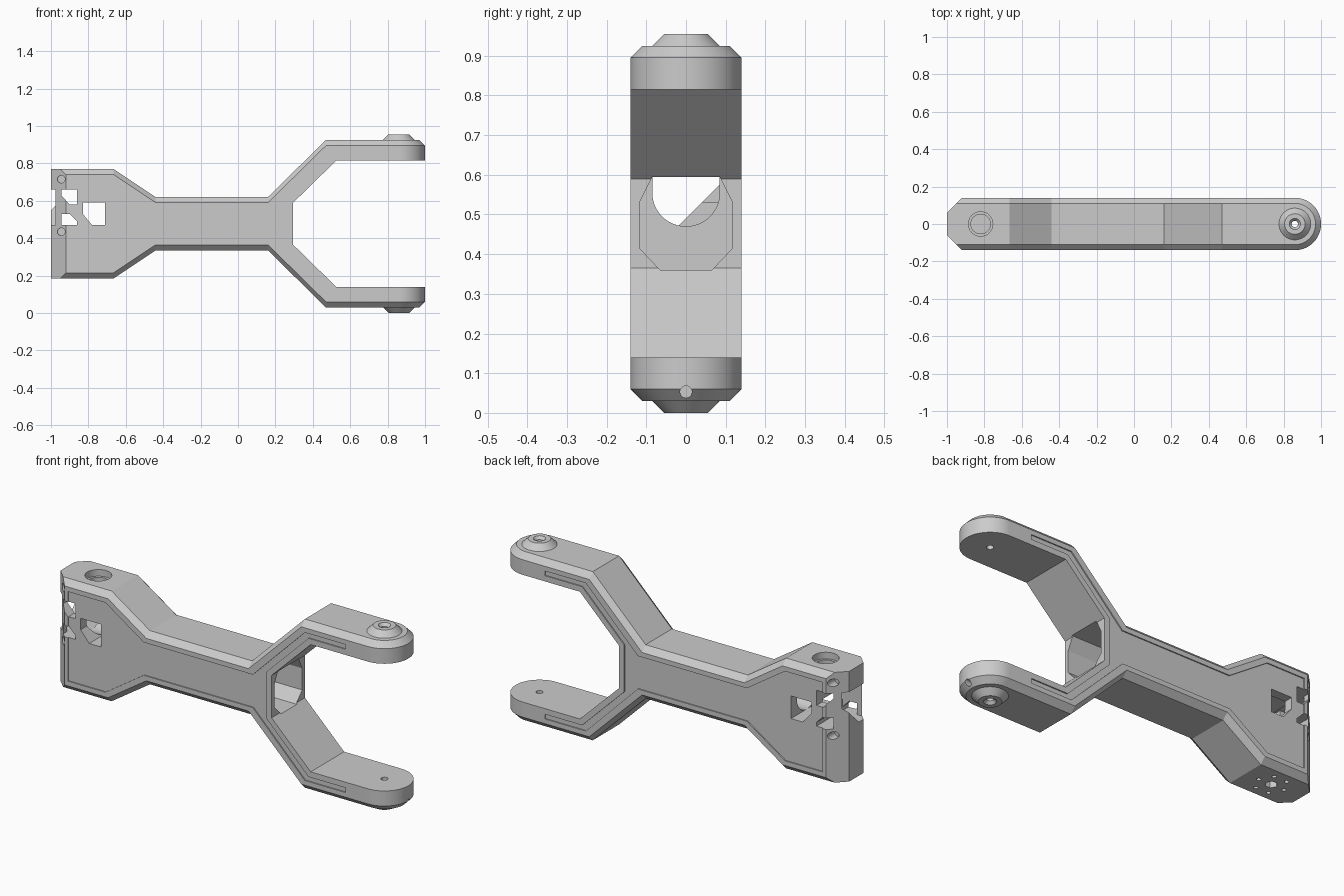
import bpy, bmesh, math
from mathutils import Vector

if "Cube" in bpy.data.objects:
    bpy.data.objects.remove(bpy.data.objects["Cube"], do_unlink=True)

MID = 0.4775   # height of the mirror plane
HALF = 0.14    # half thickness
CH = 0.03      # edge chamfer

grey = bpy.data.materials.new("light_grey_plastic")
grey.use_nodes = True
COLOUR = (0.6, 0.6, 0.6, 1)
grey.diffuse_color = COLOUR
grey.node_tree.nodes["Principled BSDF"].inputs["Base Color"].default_value = COLOUR


def loft(name, rings, closed=False):
    """Skin equal rings of points; cap the ends or close the loop."""
    bm = bmesh.new()
    loops = [[bm.verts.new(p) for p in ring] for ring in rings]
    n = len(rings[0])
    pairs = list(zip(loops, loops[1:]))
    if closed:
        pairs.append((loops[-1], loops[0]))
    else:
        bm.faces.new(loops[0])
        bm.faces.new(loops[-1])
    for a, b in pairs:
        for i in range(n):
            j = (i + 1) % n
            bm.faces.new((a[i], a[j], b[j], b[i]))
    bmesh.ops.recalc_face_normals(bm, faces=bm.faces)
    mesh = bpy.data.meshes.new(name)
    bm.to_mesh(mesh)
    bm.free()
    mesh.materials.append(grey)
    ob = bpy.data.objects.new(name, mesh)
    bpy.context.collection.objects.link(ob)
    return ob


def place(p, axis, t):
    return {"x": (t, p[0], p[1]), "y": (p[0], t, p[1]), "z": (p[0], p[1], t)}[axis]


def prism(pts, axis, lo, hi, name="cutter"):
    return loft(name, [[place(p, axis, t) for p in pts] for t in (lo, hi)])


def circle(u, v, r, n=32):
    return [(u + r * math.cos(math.tau * i / n), v + r * math.sin(math.tau * i / n))
            for i in range(n)]


def combine(target, tool, op="DIFFERENCE"):
    mod = target.modifiers.new("cut", "BOOLEAN")
    mod.operation, mod.solver, mod.object = op, "EXACT", tool
    bpy.context.view_layer.objects.active = target
    bpy.ops.object.modifier_apply(modifier=mod.name)
    bpy.data.objects.remove(tool, do_unlink=True)


def mirrored(top):
    return top + [(x, 2 * MID - z) for x, z in reversed(top)]


def smooth(ob):
    bpy.ops.object.select_all(action="DESELECT")
    ob.select_set(True)
    bpy.context.view_layer.objects.active = ob
    bpy.ops.object.shade_smooth_by_angle(angle=math.radians(25))


# Side outline of the arm and fork, with chamfered outer edges
def outline(inset):
    outer = [(-1.1, 0.77), (-0.665, 0.77), (-0.44, 0.62), (0.16, 0.62), (0.47, 0.925), (1.1, 0.925)]
    inner = [(1.1, 0.815), (0.525, 0.815), (0.295, 0.59)]
    return mirrored([(x, z - inset) for x, z in outer] + inner)


body = loft("fork_arm", [[(x, y, z) for x, z in outline(c)] for y, c in
                         ((-HALF, CH), (-HALF + CH, 0), (HALF - CH, 0), (HALF, CH))])


# Plan outline: round fork tips, bevelled rear corners
def plan(inset):
    r = HALF - inset
    tip = [(0.86 + r * math.sin(a), -r * math.cos(a))
           for a in (math.pi * i / 40 for i in range(41))]
    w = 0.01 if inset else 0
    return tip + [(x, y) for x, y in ((-0.92, HALF + w), (-1, 0.06 + w), (-1, -0.06 - w), (-0.92, -HALF - w))]


# Side faces lie slightly outside, so only the tips and rear are trimmed
def plan_ring(inset, z):
    return [(x, y * (1.0002 if x > -0.9 else 1), z) for x, y in plan(inset)]


top = 0.4475
combine(body, loft("plan", [plan_ring(CH, MID - top - 0.0005), plan_ring(0, MID - top + CH),
                            plan_ring(0, MID + top - CH), plan_ring(CH, MID + top + 0.0005)]), "INTERSECT")

# Shallow recessed panel on each side
panel = mirrored([(-0.9, 0.715), (-0.68, 0.715), (-0.455, 0.565), (0.185, 0.565), (0.49, 0.87),
                  (0.73, 0.87), (0.73, 0.845), (0.512, 0.845), (0.265, 0.602)])
for lo, hi in ((0.134, 0.2), (-0.2, -0.134)):
    combine(body, prism(panel, "y", lo, hi))

# Hollow neck, open into the fork
channel = [(0.117, 0.415), (0.117, 0.53), (0.085, 0.595), (-0.085, 0.595),
           (-0.117, 0.53), (-0.117, 0.415), (-0.065, 0.36), (0.065, 0.36)]
combine(body, prism(channel, "x", -0.55, 0.4))

# Round-bottomed passage to the rear
arc = [(0.085 * math.cos(a), 0.555 - 0.085 * math.sin(a))
       for a in (math.pi * i / 24 for i in range(25))]
combine(body, prism(arc + [(-0.085, 0.594), (0.085, 0.594)], "x", -0.9, -0.5))

# Rear mouth with a sloping floor
mouth = [(-0.085, 0.47), (-0.02, 0.47), (0.085, 0.575), (0.085, 0.66), (-0.085, 0.66)]
combine(body, prism(mouth, "x", -1.1, -0.86))

# Side windows
windows = [
    [(-0.945, 0.66), (-0.86, 0.66), (-0.86, 0.58), (-0.9, 0.58), (-0.945, 0.63)],
    [(-0.945, 0.53), (-0.9, 0.53), (-0.86, 0.49), (-0.86, 0.47), (-0.945, 0.47)],
    [(-0.83, 0.59), (-0.71, 0.59), (-0.71, 0.47), (-0.78, 0.47), (-0.83, 0.53)],
]
for pts in windows:
    combine(body, prism(pts, "y", -0.3, 0.3))

# Screw holes in the rear bevels
for z in (0.715, 0.435):
    for lo, hi in ((-0.2, -0.075), (0.075, 0.2)):
        combine(body, prism(circle(-0.945, z, 0.02, 20), "y", lo, hi))

# Stepped socket on top of the rear block
combine(body, prism(circle(-0.82, 0, 0.065, 40), "z", 0.735, 0.9))
combine(body, prism(circle(-0.82, 0, 0.052, 40), "z", 0.7, 0.75))

# Nut pocket and ring of small holes underneath
combine(body, prism(circle(-0.82, 0, 0.03, 6), "z", 0.1, 0.26))
for u, v in circle(-0.82, 0, 0.075, 6):
    combine(body, prism(circle(u, v, 0.011, 12), "z", 0.1, 0.22))

# Pivot hole through both fork tips, cable hole in the lower tip
combine(body, prism(circle(0.86, 0, 0.017, 24), "z", -0.1, 1.1))
combine(body, prism(circle(0, 0.053, 0.015, 20), "x", 0.92, 1.1))
smooth(body)

# Conical pivot bosses on the outer faces of the fork
profile = [(0.017, 0.44), (0.085, 0.44), (0.085, 0.4475), (0.055, MID), (0.03, MID), (0.017, 0.463)]
for name, side in (("upper_pivot_boss", 1), ("lower_pivot_boss", -1)):
    rings = []
    for i in range(40):
        a = math.tau * i / 40
        rings.append([Vector((0.86 + r * math.cos(a), r * math.sin(a), MID + side * h))
                      for r, h in profile])
    smooth(loft(name, rings, closed=True))
